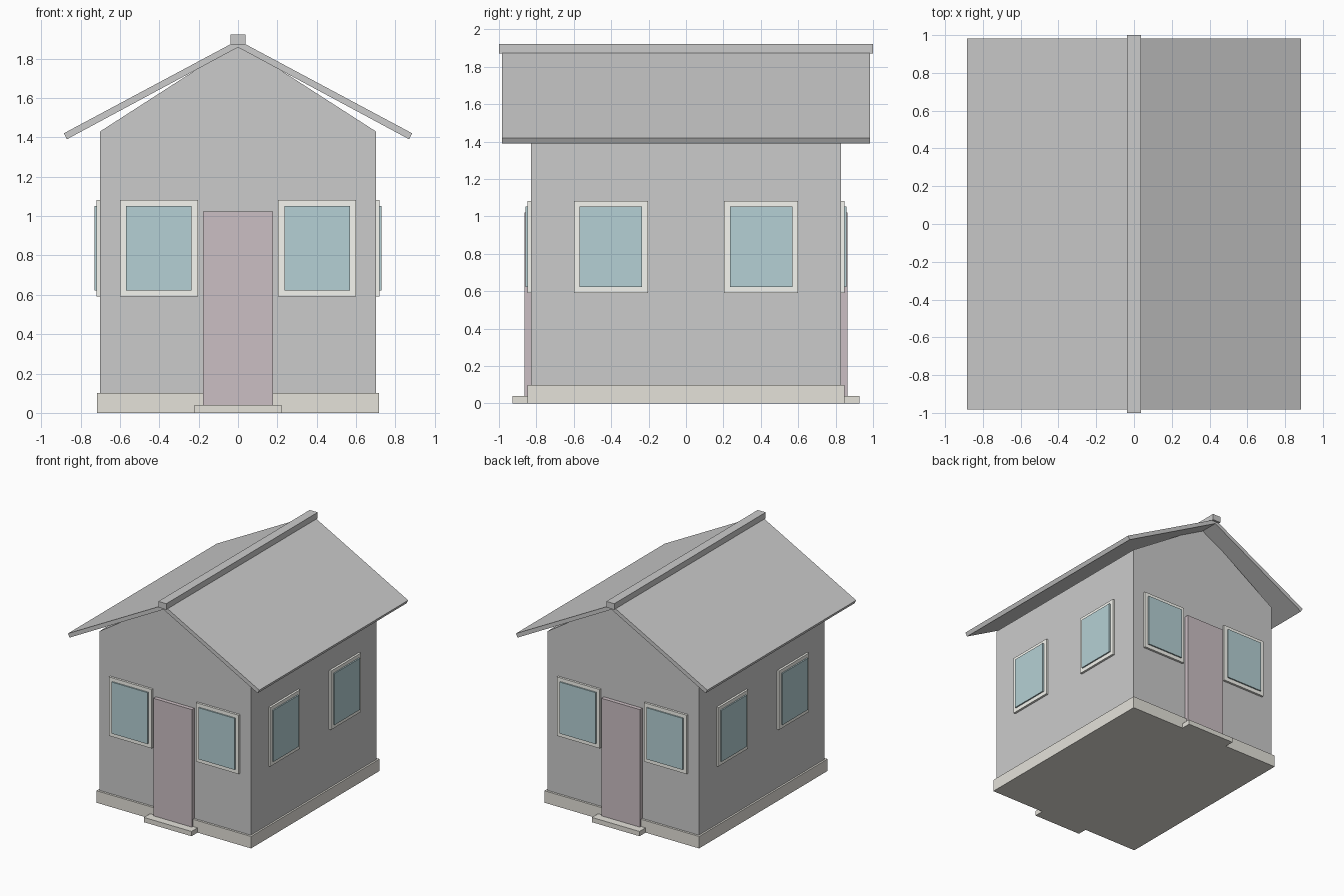
import bpy

if "Cube" in bpy.data.objects:
    bpy.data.objects.remove(bpy.data.objects["Cube"])


def material(name, rgb):
    m = bpy.data.materials.new(name)
    m.diffuse_color = (*rgb, 1)
    m.use_nodes = True
    m.node_tree.nodes["Principled BSDF"].inputs["Base Color"].default_value = m.diffuse_color
    return m


STONE = material("stone", (0.78, 0.76, 0.70))
FRAME = material("frame_paint", (0.92, 0.92, 0.87))
GLASS = material("glass", (0.46, 0.63, 0.66))
DOOR = material("door_paint", (0.60, 0.52, 0.55))


def make(name, verts, faces, mat=None):
    mesh = bpy.data.meshes.new(name)
    mesh.from_pydata(verts, [], faces)
    if mat:
        mesh.materials.append(mat)
    ob = bpy.data.objects.new(name, mesh)
    bpy.context.collection.objects.link(ob)
    return ob


def prism(name, profile, y0, y1, mat=None):
    """Extrude a counter-clockwise (x, z) profile from y0 to y1."""
    n = len(profile)
    verts = [(x, y, z) for y in (y0, y1) for x, z in profile]
    faces = [tuple(range(n)), tuple(reversed(range(n, 2 * n)))]
    faces += [(i, i + n, (i + 1) % n + n, (i + 1) % n) for i in range(n)]
    return make(name, verts, faces, mat)


def box(name, x, y, z, mat=None):
    (x0, x1), (z0, z1) = sorted(x), sorted(z)
    return prism(name, [(x0, z0), (x1, z0), (x1, z1), (x0, z1)], *sorted(y), mat)


# Walls with gables, and stone base
prism("walls", [(-0.70, 0.05), (0.70, 0.05), (0.70, 1.43), (0, 1.88), (-0.70, 1.43)],
      -0.83, 0.83)
box("base", (-0.715, 0.715), (-0.848, 0.848), (0, 0.10), STONE)

# Roof slopes and ridge cap
slope = [(0, 1.857), (0.869, 1.39), (0.885, 1.42), (0, 1.893)]
prism("roof_right", slope, -0.983, 0.983)
prism("roof_left", [(-x, z) for x, z in reversed(slope)], -0.983, 0.983)
box("ridge_cap", (-0.037, 0.037), (-1, 1), (1.872, 1.922))

# Doors and steps, front and back
for side, s in (("front", -1), ("back", 1)):
    box(side + "_door", (-0.177, 0.177), (s * 0.80, s * 0.863), (0.04, 1.022), DOOR)
    box(side + "_step", (-0.22, 0.22), (s * 0.80, s * 0.928), (0, 0.04), STONE)

# Windows: raised frame with a glass pane standing slightly proud of it
PARTS = (("frame", 0.198, 0.0, 0.018, (0.59, 1.082), FRAME),
         ("glass", 0.167, 0.01, 0.029, (0.622, 1.052), GLASS))
for part, half, inner, outer, z, mat in PARTS:
    for c in (-0.402, 0.402):
        along = (c - half, c + half)
        tag = "a" if c < 0 else "b"
        for side, s in (("front", -1), ("back", 1)):
            box(f"{side}_window_{part}_{tag}", along,
                (s * (0.82 + inner), s * (0.83 + outer)), z, mat)
        for side, s in (("left", -1), ("right", 1)):
            box(f"{side}_window_{part}_{tag}",
                (s * (0.69 + inner), s * (0.70 + outer)), along, z, mat)
